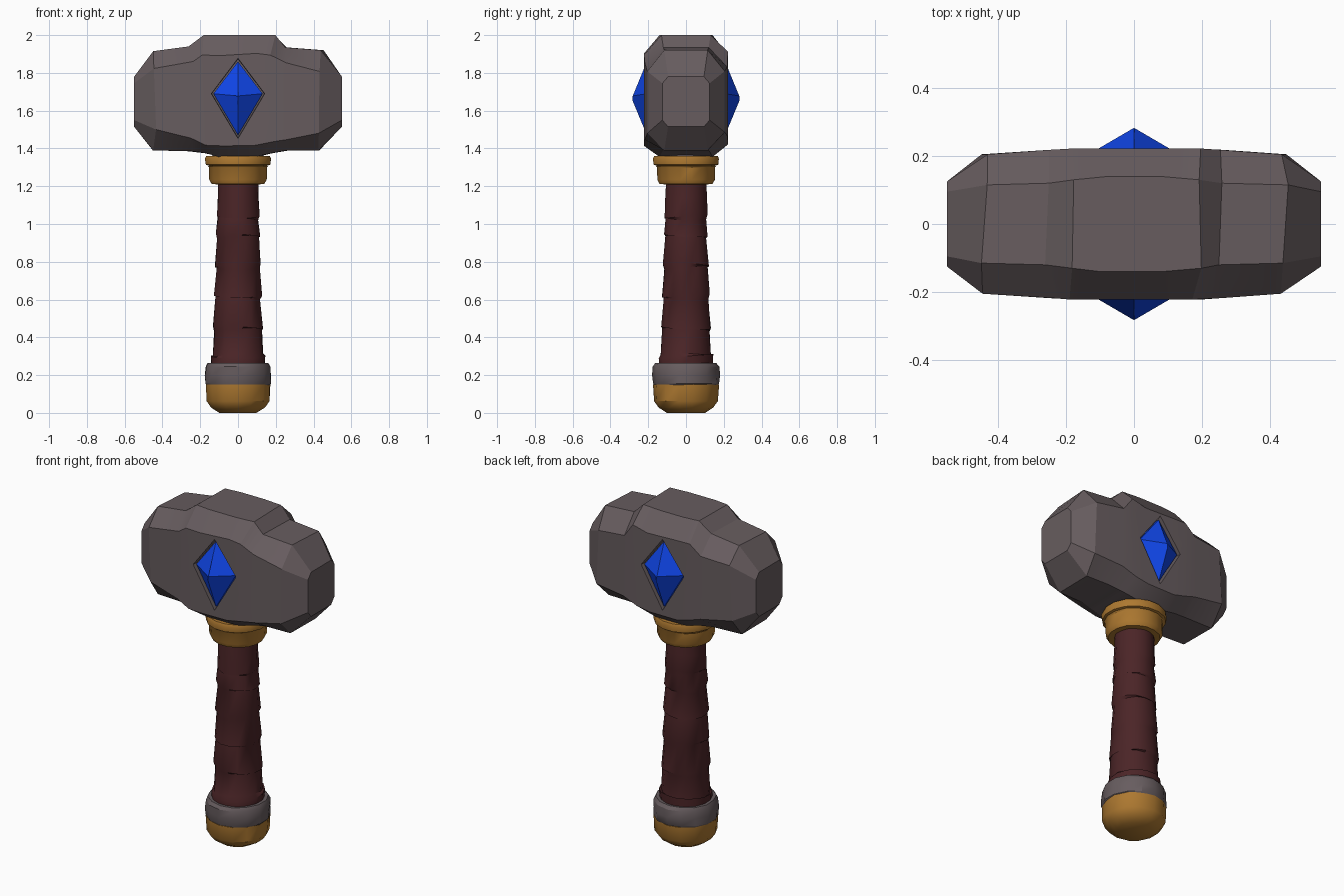
import bpy, bmesh, math, random

if "Cube" in bpy.data.objects:
    bpy.data.objects.remove(bpy.data.objects["Cube"])

random.seed(4)


def material(name, rgb):
    m = bpy.data.materials.new(name)
    m.diffuse_color = (*rgb, 1)
    m.use_nodes = True
    m.node_tree.nodes["Principled BSDF"].inputs["Base Color"].default_value = m.diffuse_color
    return m


STONE = material("grey stone", (0.135, 0.108, 0.114))
GOLD = material("aged gold", (0.42, 0.19, 0.03))
LEATHER = material("dark red leather", (0.07, 0.018, 0.02))
BLUE = material("blue crystal", (0.005, 0.06, 0.8))


def loft(name, rings, mat):
    """Skin a list of equal-length point rings and cap both ends."""
    bm = bmesh.new()
    rows = [[bm.verts.new(p) for p in ring] for ring in rings]
    n = len(rows[0])
    for a, b in zip(rows, rows[1:]):
        for i in range(n):
            j = (i + 1) % n
            bm.faces.new((a[i], a[j], b[j], b[i]))
    bm.faces.new(rows[0])
    bm.faces.new(rows[-1])
    bmesh.ops.recalc_face_normals(bm, faces=bm.faces)
    mesh = bpy.data.meshes.new(name)
    bm.to_mesh(mesh)
    bm.free()
    mesh.materials.append(mat)
    ob = bpy.data.objects.new(name, mesh)
    bpy.context.collection.objects.link(ob)
    return ob


def lathe(name, profile, mat, sides, jitter=0.0, tilt=0.0):
    """Turned part from (radius, height) pairs, with hand-worn wobble."""
    rings = []
    for k, (r, z) in enumerate(profile):
        inner = 0 < k < len(profile) - 1
        phase = k // 2 * 2.1
        ring = []
        for i in range(sides):
            a = 2 * math.pi * (i + 0.5) / sides
            rr = r + random.uniform(-jitter, jitter)
            zz = z + (tilt * math.sin(a + phase) if inner else 0)
            ring.append((rr * math.cos(a), rr * math.sin(a), zz))
        rings.append(ring)
    return loft(name, rings, mat)


def smooth(ob, degrees):
    bpy.ops.object.select_all(action='DESELECT')
    ob.select_set(True)
    bpy.context.view_layer.objects.active = ob
    bpy.ops.object.shade_smooth_by_angle(angle=math.radians(degrees))


# Stone head: chamfered sections along x
# x, half depth, half flat, bottom, lower corner, upper corner, top
sections = [
    (-0.55, 0.125, 0.095, 1.515, 1.55, 1.745, 1.78),
    (-0.44, 0.205, 0.115, 1.39, 1.49, 1.82, 1.915),
    (-0.25, 0.218, 0.12, 1.385, 1.46, 1.85, 1.94),
    (-0.18, 0.222, 0.13, 1.375, 1.43, 1.90, 2.0),
    (-0.09, 0.222, 0.14, 1.355, 1.42, 1.90, 2.0),
    (0.09, 0.222, 0.14, 1.355, 1.42, 1.90, 2.0),
    (0.185, 0.222, 0.13, 1.375, 1.43, 1.90, 2.0),
    (0.26, 0.218, 0.12, 1.39, 1.46, 1.84, 1.935),
    (0.44, 0.205, 0.115, 1.39, 1.49, 1.82, 1.92),
    (0.55, 0.125, 0.095, 1.515, 1.55, 1.745, 1.78),
]
rings = []
for x, d, f, z0, z1, z2, z3 in sections:
    ring = [(-f, z0), (f, z0), (d, z1), (d, z2), (f, z3), (-f, z3), (-d, z2), (-d, z1)]
    wob = 0 if abs(x) > 0.5 else 0.014
    rings.append([(x + random.uniform(-wob, wob), y, z +
                   (random.uniform(-wob, wob) if abs(y) == d else 0)) for y, z in ring])
head = loft("stone_head", rings, STONE)


# Crystals in shallow diamond sockets, front and back
def diamond(s, y):
    return [(0.13 * s, y, 1.69), (0, y, 1.665 + 0.195 * s),
            (-0.13 * s, y, 1.69), (0, y, 1.665 - 0.195 * s)]


for side, label in ((-1, "front"), (1, "back")):
    cutter = loft(label + "_socket_cutter",
                  [diamond(1.07, side * 0.185), diamond(1.12, side * 0.3)], STONE)
    cutter.hide_render = True
    mod = head.modifiers.new("socket", 'BOOLEAN')
    mod.operation = 'DIFFERENCE'
    mod.solver = 'EXACT'
    mod.object = cutter
    bpy.context.view_layer.objects.active = head
    bpy.ops.object.modifier_apply(modifier=mod.name)
    bpy.data.objects.remove(cutter)
    tip = [(p[0], p[1], p[2] - 0.012) for p in diamond(0.01, side * 0.282)]
    loft(label + "_crystal", [diamond(1.0, side * 0.175), diamond(1.0, side * 0.207), tip], BLUE)
smooth(head, 24)

# Leather grip: overlapping wraps with small ledges
grip = [(0.145, 0.25), (0.145, 0.30), (0.134, 0.305)]
edges = [0.44, 0.61, 0.77, 0.93, 1.03]
for z in edges:
    r = 0.134 - 0.029 * (z - 0.3) / 0.9
    grip += [(r - 0.003, z), (r + 0.004, z + 0.012)]
grip += [(0.11, 1.14), (0.108, 1.23)]
smooth(lathe("leather_grip", grip, LEATHER, 16, 0.003, 0.012), 35)

# Gold pommel and the stone band above it
smooth(lathe("pommel", [(0.10, 0.0), (0.145, 0.028), (0.17, 0.062), (0.174, 0.15)],
             GOLD, 14, 0.002), 35)
smooth(lathe("stone_band", [(0.165, 0.14), (0.176, 0.155), (0.178, 0.20),
                            (0.174, 0.245), (0.163, 0.263), (0.13, 0.26)],
             STONE, 14, 0.004), 30)

# Gold collar with a raised lip, and the stone neck inside it
smooth(lathe("collar", [(0.105, 1.21), (0.142, 1.211), (0.155, 1.235), (0.157, 1.30),
                        (0.163, 1.308)], GOLD, 16, 0.001), 35)
smooth(lathe("collar_lip", [(0.15, 1.306), (0.174, 1.314), (0.178, 1.345), (0.172, 1.36),
                            (0.14, 1.36)], GOLD, 16, 0.001), 35)
smooth(lathe("stone_neck", [(0.14, 1.35), (0.135, 1.41)], STONE, 16), 35)
